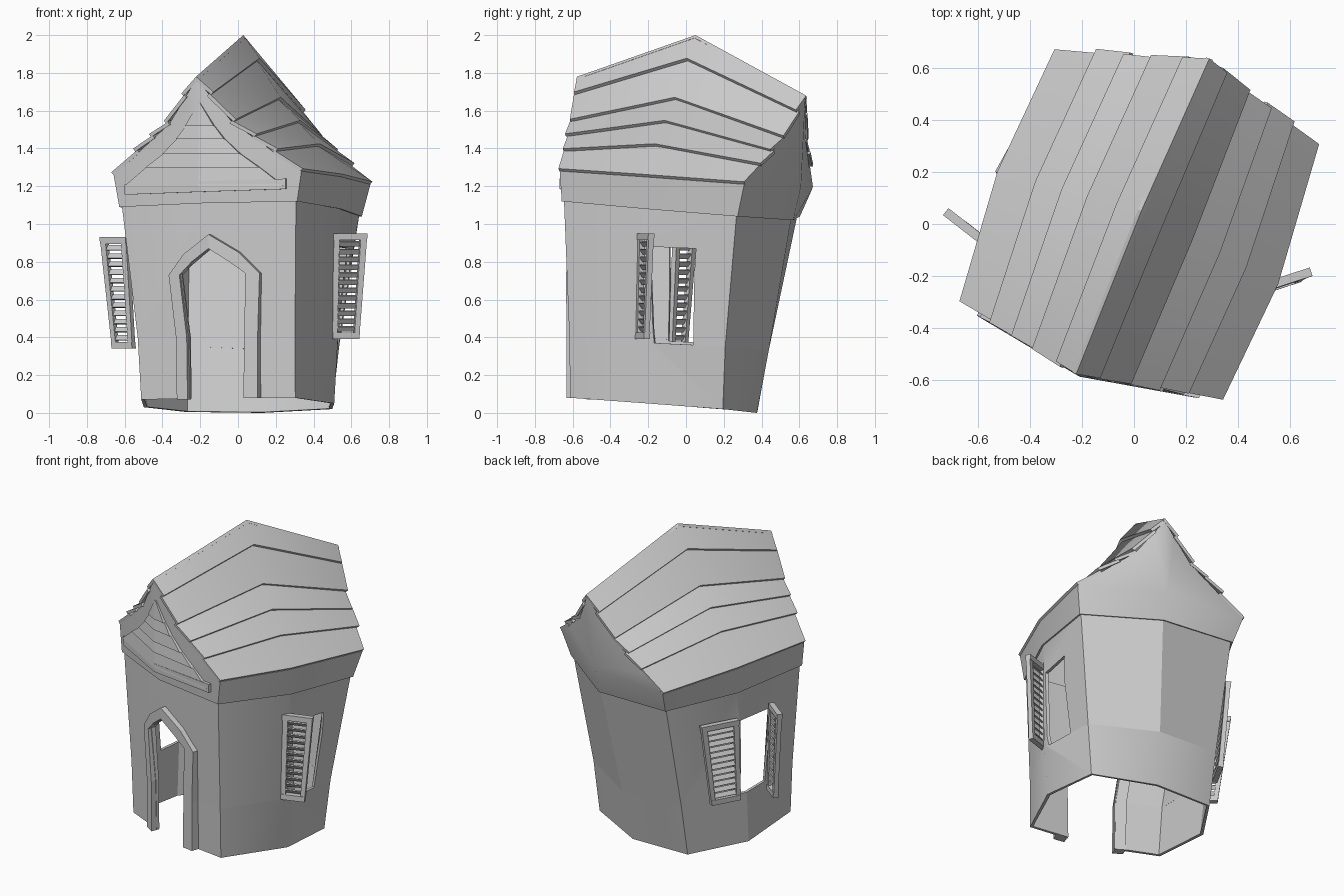
import bpy, bmesh, math, random
from mathutils import Matrix, Vector

random.seed(3)
if "Cube" in bpy.data.objects:
    bpy.data.objects.remove(bpy.data.objects["Cube"])

mat = bpy.data.materials.new("plain_grey")
mat.use_nodes = True
GREY = (0.6, 0.6, 0.6, 1)
mat.diffuse_color = GREY
mat.node_tree.nodes["Principled BSDF"].inputs["Base Color"].default_value = GREY

# The whole house is turned on its plot
TURN = Matrix.Translation((0.02, 0, 0)) @ Matrix.Rotation(math.radians(-20.5), 4, 'Z')


def finish(name, bm, fix=True):
    if fix:
        bmesh.ops.recalc_face_normals(bm, faces=bm.faces)
    me = bpy.data.meshes.new(name)
    bm.transform(TURN)
    bm.to_mesh(me)
    bm.free()
    me.materials.append(mat)
    ob = bpy.data.objects.new(name, me)
    bpy.context.collection.objects.link(ob)
    return ob


def activate(ob):
    bpy.ops.object.select_all(action='DESELECT')
    ob.select_set(True)
    bpy.context.view_layer.objects.active = ob


def smooth(ob):
    activate(ob)
    bpy.ops.object.shade_smooth_by_angle(angle=math.radians(30))


def apply_mod(ob, kind, **settings):
    activate(ob)
    m = ob.modifiers.new(kind, kind)
    for key, value in settings.items():
        setattr(m, key, value)
    bpy.ops.object.modifier_apply(modifier=m.name)


def skin(bm, rows, closed=False):
    """Quads between successive rows of points."""
    rows = [[bm.verts.new(p) for p in r] for r in rows]
    n = len(rows[0])
    for a, b in zip(rows, rows[1:]):
        for j in range(n if closed else n - 1):
            k = (j + 1) % n
            bm.faces.new((a[j], a[k], b[k], b[j]))
    return rows


def tube(bm, rows):
    """Closed bar swept through matching rows, with capped ends."""
    skin(bm, rows + rows[:1])
    bmesh.ops.remove_doubles(bm, verts=bm.verts, dist=1e-5)
    bmesh.ops.holes_fill(bm, edges=bm.edges, sides=4)


def front(u):
    """Bowed plane of the front wall."""
    return -0.575 + 0.19 * abs(u - 0.03)


def outward(side):
    """Direction away from a roof slope."""
    return Vector((side * .68, 0, .73))


# Wall rings: front left, front, front right, right, back right, back, back left, left
base = [(-.37, -.53, .07), (.05, -.57, .08), (.48, -.475, .08), (.53, -.02, .05),
        (.38, .35, .02), (-.03, .39, 0), (-.41, .25, .005), (-.505, -.13, .03)]
sill = [(-.39, -.53, .4), (.04, -.575, .41), (.48, -.48, .41), (.55, -.02, .38),
        (.41, .375, .35), (-.02, .46, .33), (-.43, .31, .35), (-.53, -.1, .38)]
band = [(-.485, -.52, 1.09), (0, -.585, 1.11), (.495, -.505, 1.12), (.555, -.02, 1.08),
        (.49, .47, 1.04), (.01, .6, 1.02), (-.475, .455, 1.04), (-.555, -.01, 1.07)]
eave = [(-.53, -.52, 1.26), (-.02, -.61, 1.27), (.53, -.515, 1.28), (.572, -.03, 1.25),
        (.53, .527, 1.21), (0, .65, 1.2), (-.53, .515, 1.185), (-.572, 0, 1.235)]

walls = []
for name, rings in (("lower_wall", (base, sill)),
                    ("main_wall", (sill, [(x, y, z + .02) for x, y, z in band]))):
    bm = bmesh.new()
    skin(bm, rings, closed=True)
    walls.append(finish(name, bm, fix=False))
    apply_mod(walls[-1], 'SOLIDIFY', thickness=0.02, offset=-1)

# The roof slopes sag: distance from the straight slope at each course edge
right_steps = [0, .15, .4, .58, .76, 1]
left_steps = [0, .16, .4, .56, .73, 1]
sag = [0, -.02, -.05, -.035, -.022, 0]

# Upper band with both gables, their rakes following the sag
bm = bmesh.new()
rows = skin(bm, [[(x * 1.02, y * 1.017, z) for x, y, z in band], eave], closed=True)
for i, apex in ((0, (-.025, -.62, 1.77)), (4, (.03, .685, 1.665))):
    top = bm.verts.new(apex)
    first, middle, last = rows[1][i:i + 3]

    def rake(corner):
        side = math.copysign(1, corner.co.x)
        return [bm.verts.new(top.co.lerp(corner.co, t) + outward(side) * s)
                for t, s in zip(right_steps[1:-1], sag[1:-1])]
    bm.faces.new([first, middle, top] + rake(first))
    bm.faces.new([middle, last] + rake(last)[::-1] + [top])
upper = finish("upper_band_and_gables", bm, fix=False)
apply_mod(upper, 'SOLIDIFY', thickness=0.02, offset=-1)
smooth(upper)


# Door and window openings
def cut(outline, axis, lo, hi):
    bm = bmesh.new()
    put = (lambda p, d: (p[0], d, p[1])) if axis == 'v' else (lambda p, d: (d, p[0], p[1]))
    for r in skin(bm, [[put(p, d) for p in outline] for d in (lo, hi)], closed=True):
        bm.faces.new(r)
    cutter = finish("cutter", bm)
    cutter.hide_render = True
    for wall in walls:
        apply_mod(wall, 'BOOLEAN', object=cutter, operation='DIFFERENCE', solver='EXACT')
    bpy.data.objects.remove(cutter)


door_in = [(-.08, -.1), (-.085, .4), (-.13, .74), (.04, .87), (.23, .74), (.225, .4), (.22, -.1)]
cut(door_in, 'v', -.8, -.3)
cut([(.02, .37), (.215, .36), (.25, .87), (0, .88)], 'u', .3, .8)
cut([(-.27, .38), (-.05, .37), (-.03, .87), (-.28, .88)], 'u', -.8, -.3)
for wall in walls:
    smooth(wall)

# Pointed door surround that follows the bowed wall
outer = [(-.15, .07), (-.155, .4), (-.2, .73), (-.11, .84), (.04, .945),
         (.2, .85), (.31, .74), (.3, .4), (.3, .08)]
inner = [(-.085, .07), (-.09, .4), (-.135, .73), (-.06, .8), (.04, .87),
         (.15, .8), (.235, .74), (.23, .4), (.225, .08)]
bm = bmesh.new()
tube(bm, [[(u, front(u) + depth, z) for u, z in line]
          for line, depth in ((outer, .015), (outer, -.04), (inner, -.04), (inner, .015))])
finish("door_surround", bm)


# Louvred shutters, narrower at the foot
def shutter(name, hinge, swing, lean, width, height):
    x = Vector((swing[0], swing[1], 0)).normalized()
    y = Vector((-x.y, x.x, 0))
    z = Vector((lean[0], lean[1], 1))
    frame = Matrix((x, y, z)).transposed().to_4x4()
    frame.translation = hinge
    bm = bmesh.new()

    def bar(cx, cz, w, d, h, tilt=0):
        m = Matrix.Translation((cx, 0, cz)) @ Matrix.Rotation(tilt, 4, 'X')
        bmesh.ops.create_cube(bm, size=1, matrix=m @ Matrix.Diagonal((w, d, h, 1)))

    rail = 0.035
    for cx in (rail / 2, width - rail / 2):
        bar(cx, height / 2, rail, .028, height)
    for cz in (rail / 2, height - rail / 2):
        bar(width / 2, cz, width, .034, rail)
    count = 12
    for i in range(count):
        bar(width / 2, rail + (i + .5) * (height - 2 * rail) / count,
            width - rail, .008, .03, .6)
    for v in bm.verts:
        v.co.x *= .78 + .22 * v.co.z / height
    bm.transform(frame)
    finish(name, bm)


shutter("right_shutter", (.535, -.07, .39), (.15, .12), (0, .02), .19, .56)
shutter("left_front_shutter", (-.505, -.28, .34), (-.16, .05), (-.07, .02), .175, .59)
shutter("left_back_shutter", (-.545, -.04, .35), (.03, .2), (-.05, .06), .25, .55)

# Roof: five lapped courses on each side, bent at mid length
ridge = [(-.025, -.625, 1.78), (-.01, .05, 2.0), (.03, .69, 1.68)]
sides = (
    ("right", 1, [(.535, -.52, 1.29), (.578, -.03, 1.26), (.537, .53, 1.22)], right_steps),
    ("left", -1, [(-.54, -.52, 1.27), (-.578, 0, 1.245), (-.537, .515, 1.195)], left_steps))
for label, side, edge, steps in sides:
    for i in range(5):
        ends = [-random.uniform(0, .015), 0, random.uniform(0, .015)]
        if i in (0, 4):
            ends = [0, 0, 0]
        lap, low = (.015, .02) if i < 4 else (0, .005)

        def line(t, lift):
            return [Vector(r).lerp(Vector(e), t) + outward(side) * lift + Vector((0, d, 0))
                    for r, e, d in zip(ridge, edge, ends)]
        head, foot = sag[i], sag[i + 1] + low
        bm = bmesh.new()
        tube(bm, [line(steps[i], head), line(steps[i + 1] + lap, foot),
                  line(steps[i + 1] + lap, foot - .02), line(steps[i], head - .02)])
        smooth(finish(f"roof_{label}_course_{i + 1}", bm))

# Clapboards filling the front gable, narrowing in a concave curve
board_z = [1.2, 1.3, 1.37, 1.45, 1.52, 1.64]
half = [.45, .32, .22, .135, .08, .005]


def gable_v(u):
    return -.612 + .18 * abs(u)


for i in range(5):
    bm = bmesh.new()
    tube(bm, [[(s * half[k] - .01, gable_v(s * half[k]) + depth, board_z[k])
               for s in (-1, 0, 1)]
              for k, depth in ((i, .01), (i, -.018), (i + 1, -.008), (i + 1, .01))])
    finish(f"gable_clapboard_{i + 1}", bm)

# Sill under the clapboards
bm = bmesh.new()
tube(bm, [[(s * .455 - .005, gable_v(s * .455) + d, z + .015 * s) for s in (-1, 0, 1)]
          for z, d in ((1.17, .02), (1.17, -.016), (1.225, -.016), (1.225, .02))])
finish("gable_sill", bm)
